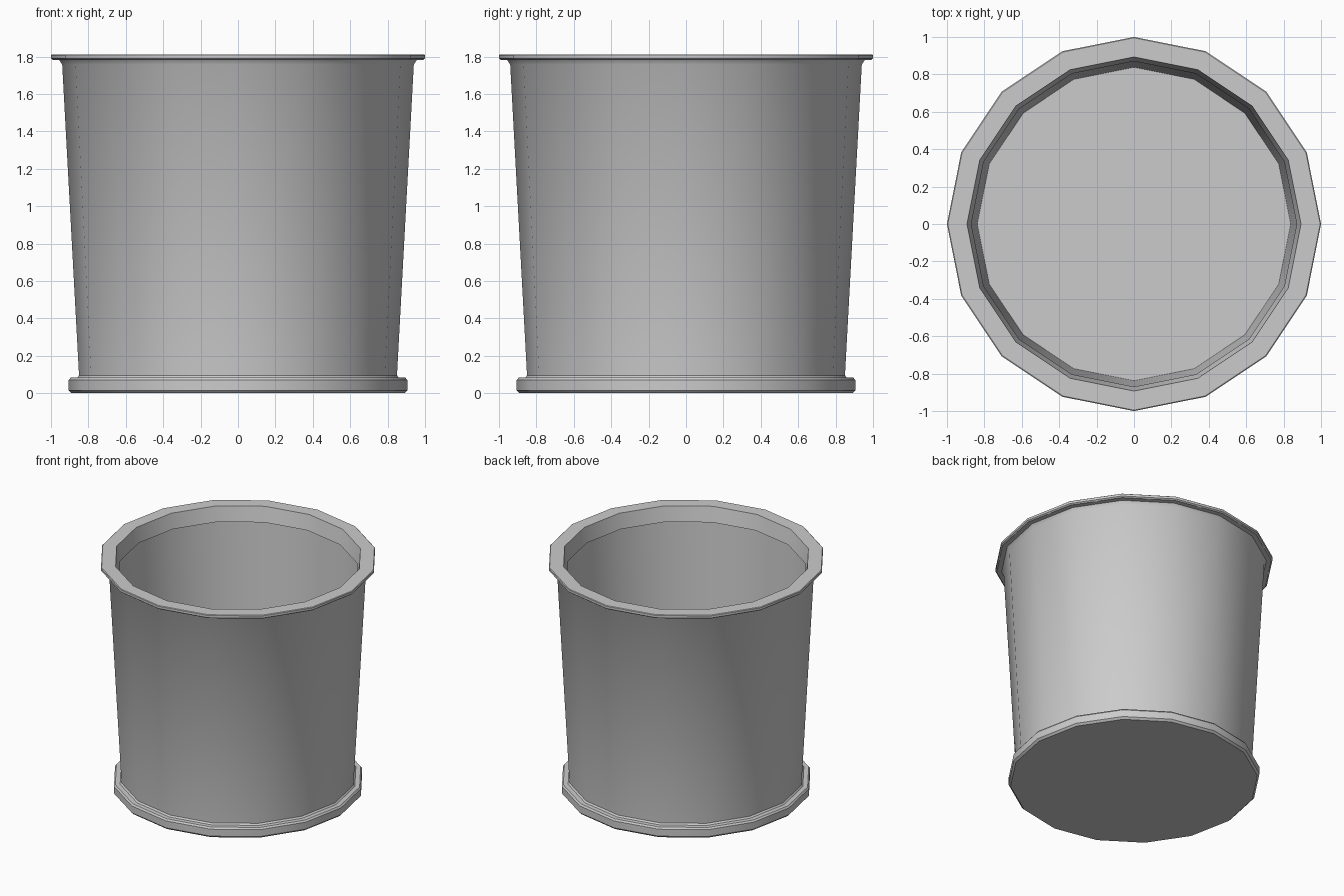
import bpy, bmesh, math

cube = bpy.data.objects.get("Cube")
if cube:
    bpy.data.objects.remove(cube, do_unlink=True)

SIDES = 16

grey = bpy.data.materials.new("plain_grey")
grey.use_nodes = True
colour = (0.6, 0.6, 0.6, 1)
grey.diffuse_color = colour
grey.node_tree.nodes["Principled BSDF"].inputs["Base Color"].default_value = colour


def lathe(name, profile, closed=False):
    """Spin a (radius, height) outline round z; open ends are capped."""
    bm = bmesh.new()
    rings = []
    for r, z in profile:
        ring = []
        for i in range(SIDES):
            a = math.tau * i / SIDES
            ring.append(bm.verts.new((r * math.cos(a), r * math.sin(a), z)))
        rings.append(ring)
    pairs = list(zip(rings, rings[1:]))
    if closed:
        pairs.append((rings[-1], rings[0]))
    else:
        bm.faces.new(rings[0])
        bm.faces.new(rings[-1])
    for low, high in pairs:
        for i in range(SIDES):
            j = (i + 1) % SIDES
            bm.faces.new((low[i], low[j], high[j], high[i]))
    bmesh.ops.recalc_face_normals(bm, faces=bm.faces)
    mesh = bpy.data.meshes.new(name)
    bm.to_mesh(mesh)
    bm.free()
    mesh.materials.append(grey)
    obj = bpy.data.objects.new(name, mesh)
    bpy.context.collection.objects.link(obj)
    bpy.ops.object.select_all(action='DESELECT')
    obj.select_set(True)
    bpy.context.view_layer.objects.active = obj
    bpy.ops.object.shade_smooth_by_angle(angle=math.radians(35))
    return obj


# One continuous pot: foot, tapered wall, flared rim, inner lip, inside wall, floor
lathe("pot", [
    (0.89, 0), (0.905, 0.015), (0.905, 0.07), (0.895, 0.083),  # foot
    (0.86, 0.083), (0.85, 0.095),                              # foot seam
    (0.94, 1.757), (0.955, 1.78),                              # outer wall
    (0.99, 1.782), (1.0, 1.79), (1.0, 1.808), (0.995, 1.812),  # rim
    (0.893, 1.812), (0.87, 1.695), (0.925, 1.69),              # inner lip
    (0.838, 0.085),                                            # inside wall
])
